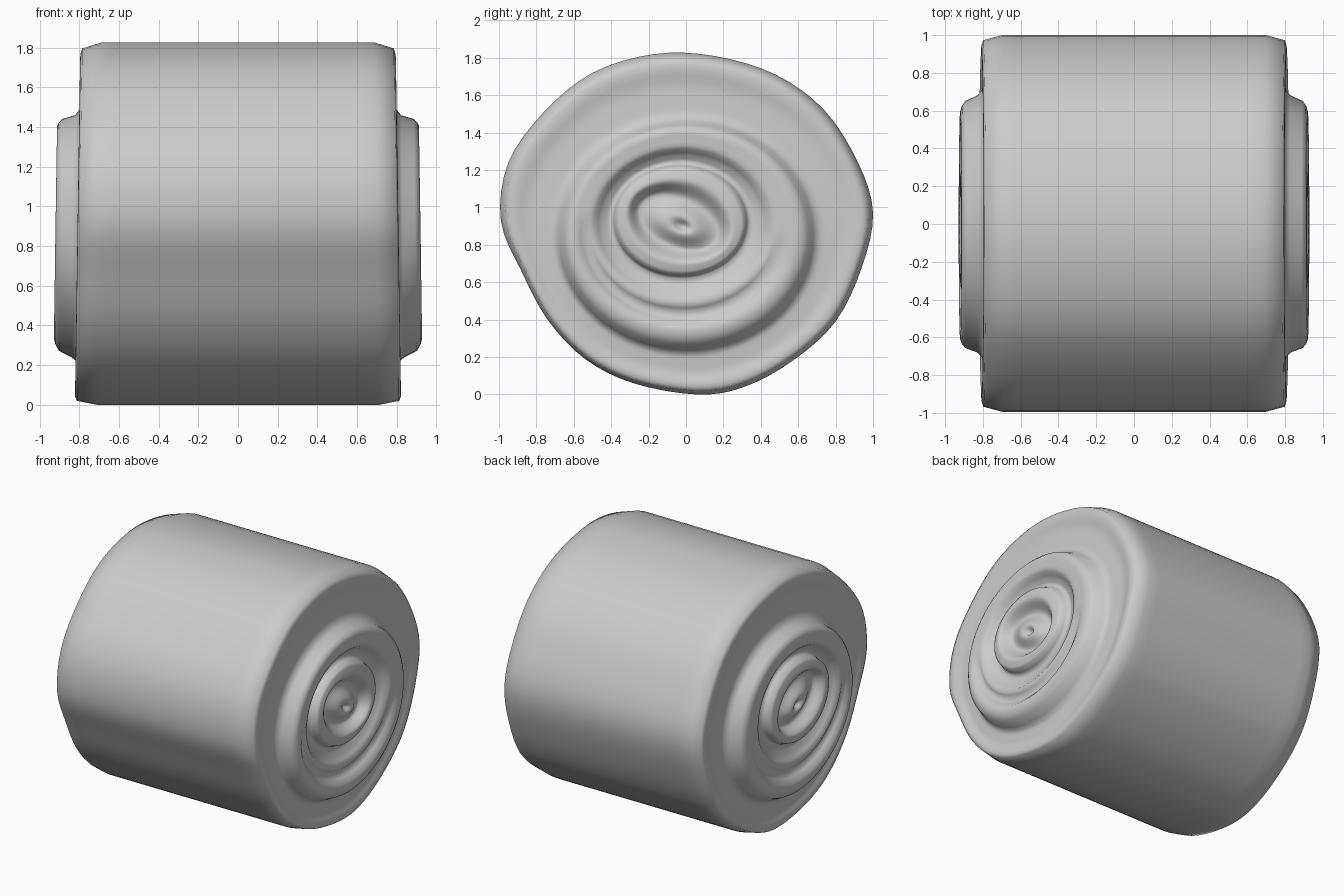
import bpy, bmesh, math
from mathutils import Vector

cube = bpy.data.objects.get("Cube")
if cube:
    bpy.data.objects.remove(cube)

# Slightly lumpy outline of the roll (y, z), counter-clockwise
OUTLINE = [(1, .97), (.94, .68), (.8, .39), (.57, .18), (.31, .04), (.06, 0),
           (-.28, .06), (-.54, .19), (-.74, .4), (-.88, .66), (-.99, .93),
           (-.95, 1.24), (-.76, 1.51), (-.5, 1.72), (-.17, 1.82), (.15, 1.81),
           (.48, 1.71), (.74, 1.52), (.92, 1.24)][::-1]
STEPS = 4       # subdivisions per outline segment
FINE = 12       # rings between two neighbouring guide loops

# Guide loops inside the outline: centre y, centre z, radius y, radius z, tilt
LOOPS = [(-.02, .9, .002, .002, 0),     # middle of the roll
         (-.04, .92, .22, .13, -.4),    # groove around the core
         (-.03, .93, .37, .31, 0),      # groove around the inner turn
         (0, .85, .68, .61, 0)]         # edge of the raised middle

# Height of the end along the loops: (loop position, x)
PROFILE = [(0, .87), (.3, .9), (1, .85), (1.5, .92), (1.8, .91), (2, .84),
           (2.15, .86), (2.4, .915), (2.78, .92), (2.9, .9), (2.97, .85),
           (3.03, .81), (3.15, .8), (3.5, .795), (3.8, .81), (3.91, .8),
           (3.96, .78), (4, .7)]


def smooth_outline():
    """Closed Catmull-Rom curve through the outline points."""
    pts = [Vector(p) for p in OUTLINE]
    n, out = len(pts), []
    for i in range(n):
        a, b, c, d = (pts[(i + k) % n] for k in (-1, 0, 1, 2))
        for j in range(STEPS):
            t = j / STEPS
            out.append((b * 2 + (c - a) * t + (a * 2 - b * 5 + c * 4 - d) * t ** 2
                        + (b * 3 - a - c * 3 + d) * t ** 3) / 2)
    return out


def loop_point(loop, angle):
    cy, cz, ry, rz, tilt = loop
    r = 1 / math.hypot(math.cos(angle - tilt) / ry, math.sin(angle - tilt) / rz)
    return Vector((cy + r * math.cos(angle), cz + r * math.sin(angle)))


def height(s, angle):
    """Eased profile plus the extra fold in the lower part of the spiral."""
    for (s0, x0), (s1, x1) in zip(PROFILE, PROFILE[1:]):
        if s <= s1:
            t = (s - s0) / (s1 - s0)
            x = x0 + (x1 - x0) * t * t * (3 - 2 * t)
            break
    fold = max(0, -math.sin(angle + .1)) ** .6
    return x - .06 * fold * math.exp(-((s - 2.5) / .1) ** 2)


# One half of the roll, from the middle of its end to x = 0
outline = smooth_outline()
angles = [math.atan2(p.y - .88, p.x) for p in outline]
bm = bmesh.new()
rings = []
for step in range(4 * FINE + 1):
    s = step / FINE
    k = min(int(s), 3)
    ring = []
    for edge, angle in zip(outline, angles):
        inner = loop_point(LOOPS[k], angle)
        outer = edge if k == 3 else loop_point(LOOPS[k + 1], angle)
        p = inner.lerp(outer, s - k)
        ring.append(bm.verts.new((height(s, angle) + .015 * (.9 - p.y), p.x, p.y)))
    rings.append(ring)
for x in (.62, 0):
    rings.append([bm.verts.new((x, p.x, p.y)) for p in outline])
bm.faces.new(rings[0])
for a, b in zip(rings, rings[1:]):
    for i in range(len(a)):
        j = (i + 1) % len(a)
        bm.faces.new((a[i], b[i], b[j], a[j]))
bmesh.ops.recalc_face_normals(bm, faces=bm.faces)
if rings[0][0].link_faces and bm.faces[:][0].normal.x < 0:
    bmesh.ops.reverse_faces(bm, faces=bm.faces)
for f in bm.faces:
    f.smooth = True

mesh = bpy.data.meshes.new("fabric_roll")
bm.to_mesh(mesh)
bm.free()
roll = bpy.data.objects.new("fabric_roll", mesh)
bpy.context.collection.objects.link(roll)
mirror = roll.modifiers.new("other_end", 'MIRROR')
mirror.use_axis = (True, False, False)

# Plain grey cloth
cloth = bpy.data.materials.new("grey_cloth")
cloth.use_nodes = True
colour = (.6, .6, .6, 1)
cloth.diffuse_color = colour
cloth.node_tree.nodes["Principled BSDF"].inputs["Base Color"].default_value = colour
mesh.materials.append(cloth)
